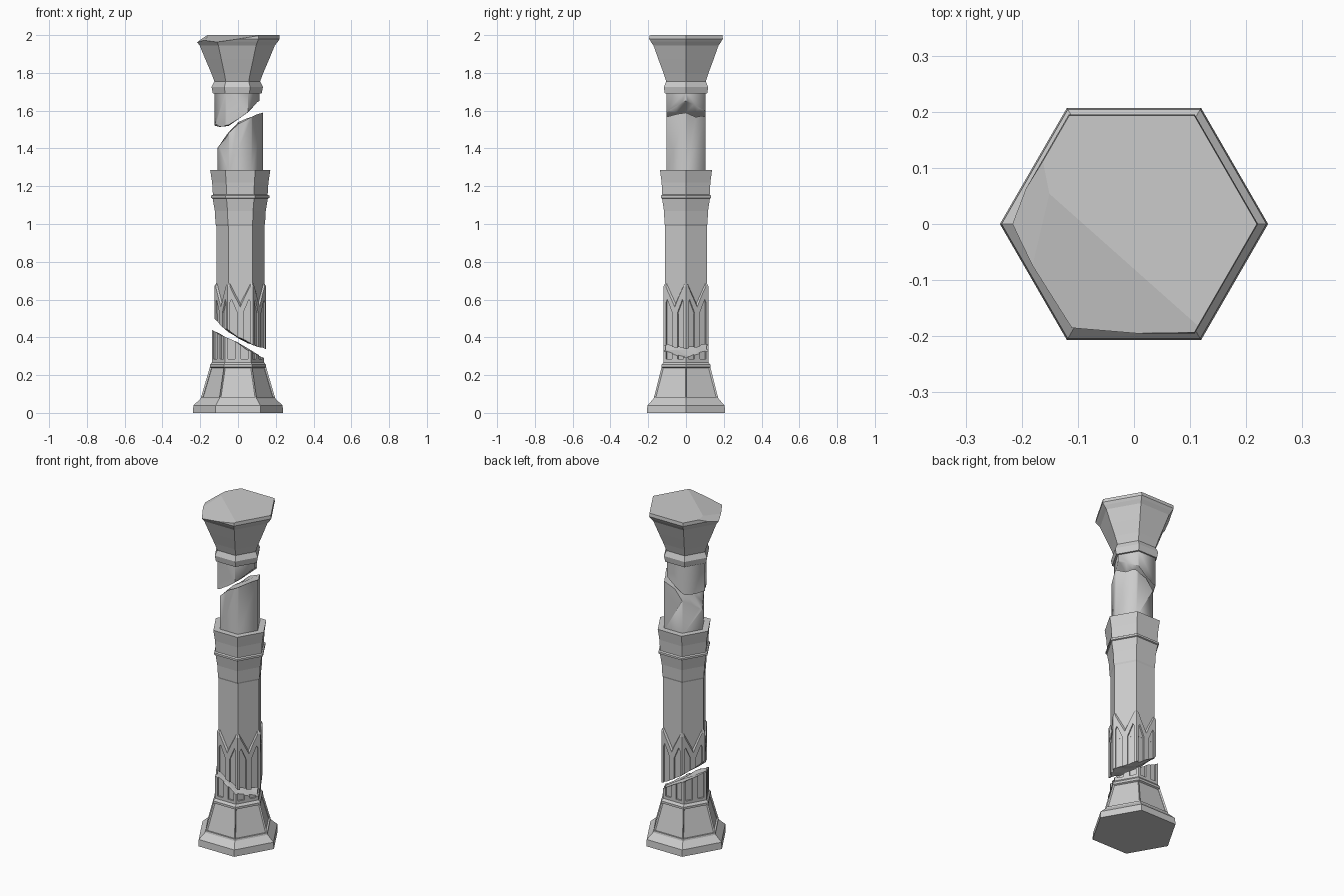
import bpy, bmesh, random
from math import radians, cos, sin, pi
from mathutils import Vector, Matrix

if "Cube" in bpy.data.objects:
    bpy.data.objects.remove(bpy.data.objects["Cube"])

random.seed(4)
C30 = cos(pi / 6)


def to_object(name, bm):
    bmesh.ops.recalc_face_normals(bm, faces=bm.faces[:])
    me = bpy.data.meshes.new(name)
    bm.to_mesh(me)
    bm.free()
    ob = bpy.data.objects.new(name, me)
    bpy.context.collection.objects.link(ob)
    return ob


def hex_bm(profile, cx=0.0):
    """Closed hexagonal solid from (z, radius) pairs."""
    bm = bmesh.new()
    rings = [[bm.verts.new((cx + r * cos(i * pi / 3), r * sin(i * pi / 3), z)) for i in range(6)]
             for z, r in profile]
    for a, b in zip(rings, rings[1:]):
        for i in range(6):
            j = (i + 1) % 6
            bm.faces.new((a[i], a[j], b[j], b[i]))
    bm.faces.new(rings[0][::-1])
    bm.faces.new(rings[-1])
    return bm


def add_prism(bm, inner, outer, d0, d1, matrix):
    """Prism between two outlines (u, z) at distances d0 and d1 from the axis."""
    a = [bm.verts.new(matrix @ Vector((d0, u, z))) for u, z in inner]
    b = [bm.verts.new(matrix @ Vector((d1, u, z))) for u, z in outer]
    bm.faces.new(a)
    bm.faces.new(b[::-1])
    n = len(a)
    for i in range(n):
        bm.faces.new((a[i], b[i], b[(i + 1) % n], a[(i + 1) % n]))


def cut(ob, cutter):
    mod = ob.modifiers.new("cut", 'BOOLEAN')
    mod.operation, mod.solver, mod.object = 'DIFFERENCE', 'EXACT', cutter
    bpy.context.view_layer.update()
    dg = bpy.context.evaluated_depsgraph_get()
    me = bpy.data.meshes.new_from_object(ob.evaluated_get(dg))
    ob.modifiers.clear()
    ob.data = me


def height(path, x):
    for (x0, z0), (x1, z1) in zip(path, path[1:]):
        if x <= x1 or (x1, z1) == path[-1]:
            return z0 + (z1 - z0) * (x - x0) / (x1 - x0)


def rough_cutter(path, far_z, jitter=0.009):
    """Block whose near side is a jagged surface following path in x."""
    n, s = 12, 0.3
    bm = bmesh.new()
    near, far = {}, {}
    for i in range(n + 1):
        for j in range(n + 1):
            x, y = -s + 2 * s * i / n, -s + 2 * s * j / n
            z = height(path, max(-0.16, min(0.17, x))) + random.uniform(-jitter, jitter)
            near[i, j] = bm.verts.new((x + 0.0013, y + 0.0017, z))
            far[i, j] = bm.verts.new((x + 0.0013, y + 0.0017, far_z))
    for i in range(n):
        for j in range(n):
            a, b, c, d = (i, j), (i + 1, j), (i + 1, j + 1), (i, j + 1)
            bm.faces.new((near[a], near[b], near[c]))
            bm.faces.new((near[a], near[c], near[d]))
            bm.faces.new((far[a], far[d], far[c], far[b]))
    for k in range(n):
        for p, q in (((k, 0), (k + 1, 0)), ((k, n), (k + 1, n)), ((0, k), (0, k + 1)), ((n, k), (n, k + 1))):
            bm.faces.new((near[p], near[q], far[q], far[p]))
    ob = to_object("break_cutter", bm)
    ob.hide_render = True
    return ob


def fluted_casing(name, cx):
    """Hexagonal sleeve with paired flutes and a zigzag top."""
    ob = to_object(name, hex_bm([(0.26, 0.137), (0.67, 0.137), (0.69, 0.125)], cx))
    flutes, vees = bmesh.new(), bmesh.new()
    for k in range(6):
        m = Matrix.Translation((cx, 0, 0)) @ Matrix.Rotation(pi / 6 + k * pi / 3, 4, 'Z')
        for s in (-1, 1):
            shape = [(s * 0.016, 0.285), (s * 0.054, 0.285), (s * 0.054, 0.585),
                     (s * 0.046, 0.60), (s * 0.016, 0.53)]
            add_prism(flutes, shape, shape, 0.1095, 0.14, m)
        vee = [(0, 0.58), (0.062, 0.70), (-0.062, 0.70)]
        low = [(0, 0.515), (0.083, 0.70), (-0.083, 0.70)]
        add_prism(vees, vee, low, 0.1095, 0.14, m)
    for bm in (flutes, vees):
        c = to_object("flute_cutter", bm)
        cut(ob, c)
        bpy.data.objects.remove(c)
    return ob


# Base with sunken panels
bm = hex_bm([(0, 0.239), (0.04, 0.236), (0.075, 0.198), (0.085, 0.195),
             (0.242, 0.149), (0.255, 0.149), (0.268, 0.137)])
panels = [f for f in bm.faces if abs(f.calc_center_median().z - 0.1635) < 0.03]
bmesh.ops.inset_individual(bm, faces=panels, thickness=0.012, depth=0)
bmesh.ops.inset_individual(bm, faces=panels, thickness=0.003, depth=-0.01)
base = to_object("base", bm)

# Fluted stump standing on the base
stump = fluted_casing("fluted_stump", 0.0)
stump_cut = rough_cutter([(-0.16, 0.45), (-0.137, 0.44), (-0.074, 0.405), (0.14, 0.29), (0.17, 0.28)], 1.2, 0.007)
cut(stump, stump_cut)

# Middle drum: fluted foot, plain hexagonal shaft with collar
MX = 0.012
foot = fluted_casing("fluted_foot", MX)
foot_cut = rough_cutter([(-0.16, 0.52), (-0.12, 0.49), (-0.074, 0.45), (0.01, 0.39), (0.153, 0.335), (0.17, 0.33)], 0.05, 0.007)
cut(foot, foot_cut)
shaft = to_object("middle_shaft", hex_bm([(0.525, 0.127), (0.99, 0.127), (1.0, 0.131), (1.07, 0.135),
                  (1.135, 0.146), (1.138, 0.154), (1.15, 0.154), (1.155, 0.145), (1.22, 0.149),
                  (1.265, 0.156), (1.285, 0.159)], MX))

# Broken neck above the collar
neck = to_object("lower_neck", hex_bm([(1.27, 0.12), (1.75, 0.12)], MX))
neck_cut = rough_cutter([(-0.16, 1.36), (-0.106, 1.405), (-0.07, 1.46), (0.01, 1.543), (0.13, 1.585), (0.17, 1.6)], 2.4)
cut(neck, neck_cut)

# Neck hanging from the capital
CX = -0.006
upper = to_object("upper_neck", hex_bm([(1.35, 0.119), (1.70, 0.119)], CX))
upper_cut = rough_cutter([(-0.16, 1.525), (-0.12, 1.52), (-0.07, 1.515), (0.01, 1.56), (0.11, 1.655), (0.17, 1.69)], 1.0)
cut(upper, upper_cut)

# Flared capital with a chipped corner
bm = hex_bm([(1.69, 0.129), (1.725, 0.136), (1.755, 0.121), (1.80, 0.138), (1.87, 0.168),
             (1.945, 0.199), (1.965, 0.215), (1.98, 0.225), (2.0, 0.223)], CX + 0.002)
for co, no in (((-0.18, 0.08, 2.0), (-0.16, -0.18, 1)), ((-0.17, 0.0, 1.985), (-0.5, -0.1, 1))):
    res = bmesh.ops.bisect_plane(bm, geom=bm.verts[:] + bm.edges[:] + bm.faces[:],
                                 plane_co=co, plane_no=no, clear_outer=True)
    bmesh.ops.holes_fill(bm, edges=[e for e in bm.edges if e.is_boundary], sides=0)
capital = to_object("capital", bm)

# Remove helpers, soften the necks
for ob in [o for o in bpy.data.objects if o.name.startswith("break_cutter")]:
    bpy.data.objects.remove(ob)
for ob in (neck, upper):
    bpy.ops.object.select_all(action='DESELECT')
    ob.select_set(True)
    bpy.context.view_layer.objects.active = ob
    bpy.ops.object.shade_smooth_by_angle(angle=radians(61))
